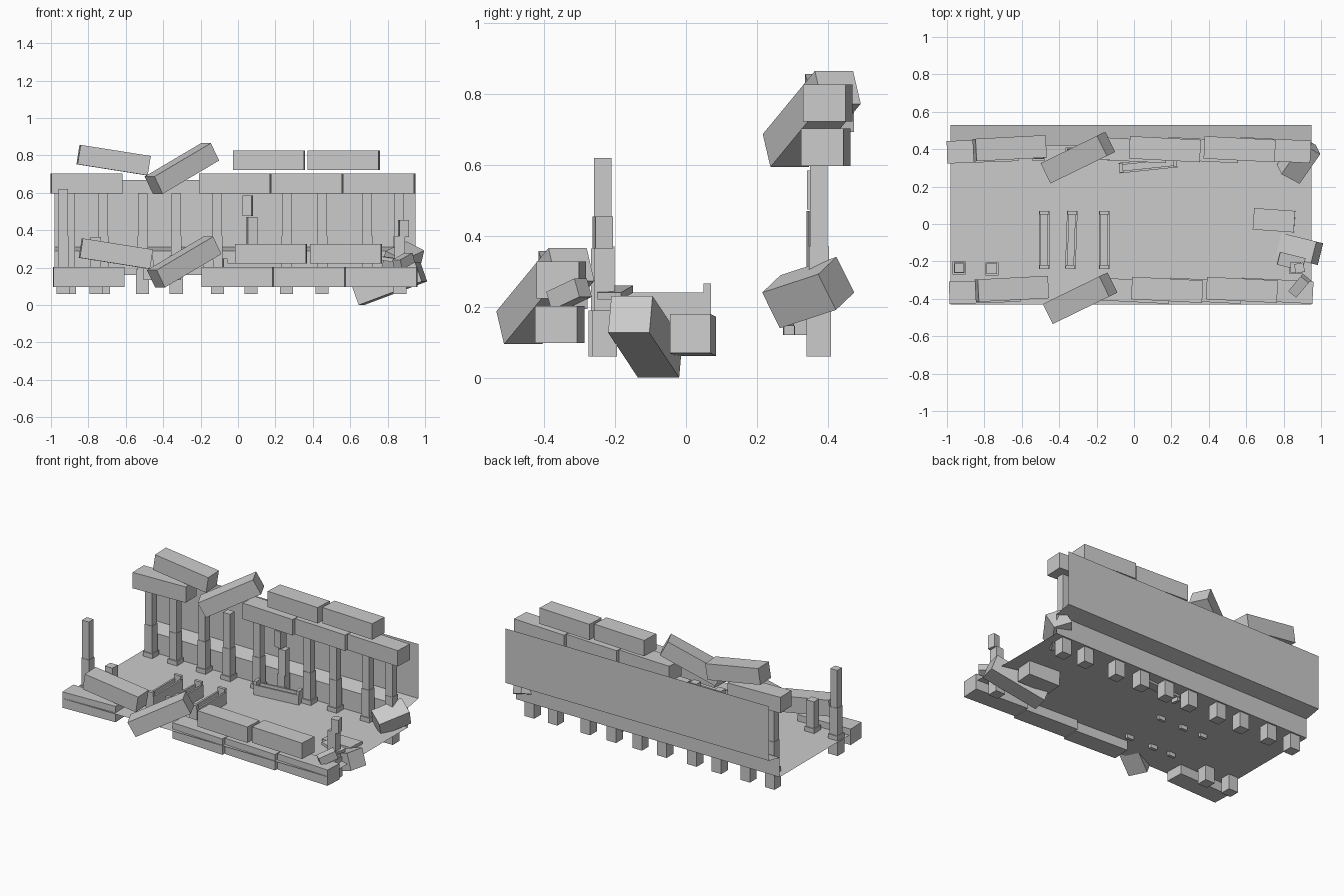
import bpy, bmesh
from math import radians
from mathutils import Matrix, Vector, Euler

if "Cube" in bpy.data.objects:
    bpy.data.objects.remove(bpy.data.objects["Cube"])


def finish(bm, name):
    me = bpy.data.meshes.new(name)
    bm.to_mesh(me)
    bm.free()
    ob = bpy.data.objects.new(name, me)
    bpy.context.collection.objects.link(ob)
    return ob


def add_box(bm, c, s, rot=(0, 0, 0)):
    m = (Matrix.Translation(c) @ Euler([radians(a) for a in rot]).to_matrix().to_4x4()
         @ Matrix.Diagonal((*s, 1)))
    bmesh.ops.create_cube(bm, size=1, matrix=m)


def box(name, c, s, rot=(0, 0, 0)):
    bm = bmesh.new()
    add_box(bm, c, s, rot)
    return finish(bm, name)


# Floor, back step and back wall: one thin stepped sheet
profile = [(-0.43, 0.16), (0.42, 0.16), (0.42, 0.29), (0.53, 0.31), (0.53, 0.67)]
bm = bmesh.new()
rows = [[bm.verts.new((x, y, z)) for y, z in profile] for x in (-0.98, 0.95)]
for i in range(len(profile) - 1):
    bm.faces.new((rows[0][i], rows[1][i], rows[1][i + 1], rows[0][i + 1]))
finish(bm, "floor_and_back_wall")


# Columns: wide base, lower drum, upper drum
def column(name, x, y, top):
    bm = bmesh.new()
    z0 = 0.06
    for z1, w in ((0.19, 0.07), (0.37, 0.056), (0.60, 0.05)):
        z1 = min(z1, top)
        if top > 0.6 and w == 0.05:
            z1 = top
        if z1 > z0:
            add_box(bm, (x, y, (z0 + z1) / 2), (w, w, z1 - z0))
        z0 = z1
    return finish(bm, name)


for x in (-0.90, -0.72, -0.51, -0.33, -0.11, 0.26, 0.45, 0.69, 0.86):
    column("back_column", x, 0.375, 0.60)
column("broken_back_column", 0.07, 0.375, 0.30)
box("back_column_drum", (0.075, 0.37, 0.385), (0.052, 0.052, 0.17), (0, 0, 8))
box("back_column_top", (0.052, 0.37, 0.53), (0.05, 0.05, 0.11), (0, 0, -8))
column("front_column", -0.935, -0.235, 0.62)
column("broken_front_column", -0.76, -0.24, 0.365)
column("broken_front_column", 0.865, -0.23, 0.37)
box("front_column_drum", (0.885, -0.235, 0.41), (0.05, 0.05, 0.09), (0, 0, 10))

# Lintel blocks: the same broken course lies at the back and, sunken, in front
S = (0.38, 0.12, 0.105)
course = [
    ((-0.81, 0.39, 0.65), (0, 0, 2)),
    ((-0.015, 0.395, 0.65), (0, 0, -3)),
    ((0.37, 0.395, 0.65), (0, 0, -3)),
    ((0.755, 0.395, 0.65), (0, 0, -3)),
    ((-0.665, 0.405, 0.775), (0, 9, 3)),
    ((-0.30, 0.355, 0.73), (0, -28, 26)),
    ((0.165, 0.40, 0.775), (0, 0, -3)),
    ((0.565, 0.40, 0.775), (0, 0, -3)),
]
for name, off in (("back_lintel", (0, 0, 0)), ("front_lintel", (0.012, -0.752, -0.5))):
    for c, rot in course:
        box(name, Vector(c) + Vector(off), S, rot)


# Fallen hollow shafts lying on the floor
def trough(name, c, length, angle):
    bm = bmesh.new()
    for s in (-1, 1):
        add_box(bm, (0, s * 0.022, 0), (length, 0.012, 0.08))
        add_box(bm, (s * (length / 2 - 0.01), 0, 0), (0.02, 0.05, 0.13))
    add_box(bm, (0, 0, -0.02), (length, 0.04, 0.04))
    ob = finish(bm, name)
    ob.location = c
    ob.rotation_euler.z = radians(angle)


for x, a in ((-0.48, 90), (-0.335, 88), (-0.16, 90)):
    trough("fallen_shaft", (x, -0.085, 0.20), 0.31, a)
trough("fallen_back_shaft", (0.075, 0.315, 0.185), 0.31, 6)

# Fallen blocks at the right end
box("fallen_block", (0.75, 0.02, 0.12), (0.22, 0.115, 0.11), (0, -2, -4))
box("fallen_long_block", (0.81, -0.115, 0.115), (0.37, 0.12, 0.11), (0, -20, -14))
box("fallen_back_block", (0.88, 0.345, 0.24), (0.20, 0.12, 0.115), (25, -15, 55))
box("fallen_drum", (0.885, -0.33, 0.235), (0.11, 0.055, 0.055), (0, -20, 50))
box("fallen_slab", (0.84, -0.20, 0.24), (0.14, 0.07, 0.02), (0, 8, -14))
